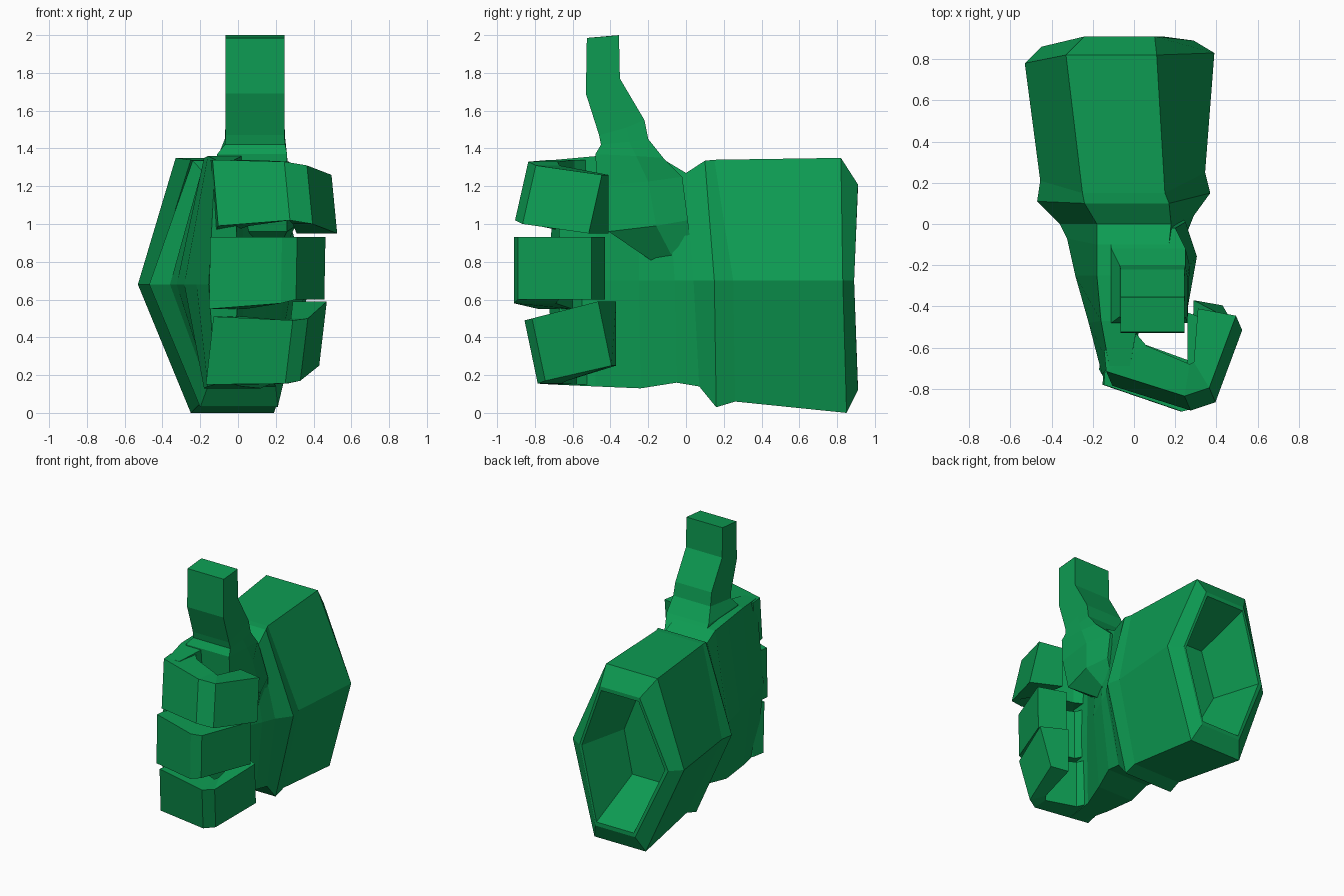
import bpy, bmesh

green = bpy.data.materials.new("green")
green.diffuse_color = (0.004, 0.33, 0.085, 1)


def loft(name, rings, cap_start=True, cap_end=True):
    """Skin a series of equal-sized point rings into a flat-shaded object."""
    bm = bmesh.new()
    vs = [[bm.verts.new(p) for p in ring] for ring in rings]
    n = len(rings[0])
    for a, b in zip(vs, vs[1:]):
        for i in range(n):
            j = (i + 1) % n
            bm.faces.new((a[i], a[j], b[j], b[i]))
    if cap_start:
        bm.faces.new(vs[0][::-1])
    if cap_end:
        bm.faces.new(vs[-1])
    bmesh.ops.recalc_face_normals(bm, faces=bm.faces)
    mesh = bpy.data.meshes.new(name)
    bm.to_mesh(mesh)
    bm.free()
    mesh.materials.append(green)
    obj = bpy.data.objects.new(name, mesh)
    bpy.context.collection.objects.link(obj)
    return obj


def hexagon(xl, x0, x1, xr, zt, zb, yl, yt, yr, yb, shear=0.03):
    """Six-sided section: left ridge, top edge, right ridge, bottom edge."""
    return [(xl, yl, 0.68), (x0 - shear, yt, zt), (x1 - shear, yt, zt),
            (xr, yr, 0.7), (x1 + shear, yb, zb), (x0 + shear, yb, zb)]


def slab(x0, x1, yf, yb, zf, zb, bulge=0.0, x2=None):
    """Thumb section: front and back edges with a middle ridge on the right."""
    x2 = x1 if x2 is None else x2
    return [(x0, yf, zf), (x1, yf, zf),
            ((x1 + x2) / 2 + bulge, yf + (yb - yf) * 0.6, (zf + zb) / 2),
            (x2, yb, zb), (x0, yb, zb)]


# Hollow cuff, from the recess floor over the rim to the wrist
wrist = hexagon(-0.36, -0.17, 0.19, 0.29, 1.27, 0.14, 0.0, 0.0, 0.04, 0.07, 0.01)
loft("cuff", [
    hexagon(-0.31, -0.17, 0.08, 0.18, 1.02, 0.37, 0.50, 0.50, 0.50, 0.50),
    hexagon(-0.42, -0.21, 0.11, 0.27, 1.18, 0.15, 0.86, 0.91, 0.89, 0.91, 0.02),
    hexagon(-0.45, -0.22, 0.12, 0.29, 1.21, 0.12, 0.86, 0.91, 0.89, 0.91, 0.02),
    hexagon(-0.53, -0.29, 0.15, 0.39, 1.35, 0.00, 0.78, 0.82, 0.83, 0.85, 0.04),
    hexagon(-0.455, -0.22, 0.18, 0.345, 1.34, 0.06, 0.21, 0.15, 0.25, 0.26),
    hexagon(-0.47, -0.22, 0.19, 0.37, 1.335, 0.03, 0.11, 0.10, 0.15, 0.16, 0.02),
    wrist], cap_end=False)

# Palm, thinning towards the knuckles
loft("palm", [
    wrist,
    hexagon(-0.325, -0.17, 0.18, 0.25, 1.33, 0.16, -0.07, -0.10, -0.06, -0.05, 0.01),
    hexagon(-0.285, -0.18, 0.12, 0.16, 1.35, 0.13, -0.25, -0.25, -0.25, -0.24, 0.0),
    hexagon(-0.22, -0.16, 0.02, 0.03, 1.36, 0.14, -0.48, -0.47, -0.48, -0.48, 0.0),
    hexagon(-0.155, -0.12, -0.02, 0.0, 1.34, 0.15, -0.73, -0.69, -0.66, -0.70, 0.0)])

# Thumb with its fleshy base, pointing up
loft("thumb", [
    slab(-0.05, 0.17, -0.16, 0.04, 0.79, 0.74, 0.0, 0.22),
    slab(-0.10, 0.26, -0.41, 0.01, 0.96, 1.02, 0.05, 0.25),
    slab(-0.12, 0.26, -0.47, -0.02, 1.20, 1.25, 0.04, 0.20),
    slab(-0.11, 0.26, -0.48, -0.12, 1.37, 1.35, 0.005, 0.25),
    slab(-0.07, 0.25, -0.45, -0.20, 1.42, 1.45),
    slab(-0.065, 0.245, -0.46, -0.22, 1.47, 1.55),
    slab(-0.065, 0.245, -0.53, -0.35, 1.69, 1.77),
    slab(-0.065, 0.245, -0.525, -0.355, 1.985, 2.00)])


def finger(name, sections, lean):
    """Curled finger; a section is outer x,y, inner x,y, bottom z, top z.
    lean shifts the top edge of the outer side."""
    lx, ly = lean
    rings = []
    for ox, oy, ix, iy, zb, zt in sections:
        rings.append([(ox - lx, oy - ly, zb), (ox + lx, oy + ly, zt),
                      (ix, iy, zt), (ix, iy, zb)])
    loft(name, rings)


# Three curled fingers, top to bottom
finger("upper_finger", [
    (-0.13, -0.65, 0.00, -0.52, 0.97, 1.34),
    (-0.12, -0.75, 0.06, -0.59, 0.99, 1.34),
    (0.26, -0.87, 0.27, -0.68, 1.02, 1.33),
    (0.38, -0.83, 0.29, -0.67, 1.00, 1.31),
    (0.51, -0.48, 0.31, -0.41, 0.95, 1.26)], (-0.015, 0.035))
finger("middle_finger", [
    (-0.14, -0.67, 0.00, -0.52, 0.55, 0.93),
    (-0.15, -0.78, 0.04, -0.60, 0.55, 0.93),
    (0.23, -0.91, 0.22, -0.69, 0.58, 0.93),
    (0.31, -0.89, 0.26, -0.67, 0.60, 0.93),
    (0.46, -0.50, 0.26, -0.43, 0.60, 0.93)], (0.003, 0.0))
finger("lower_finger", [
    (-0.13, -0.64, 0.00, -0.50, 0.15, 0.51),
    (-0.15, -0.74, 0.04, -0.58, 0.15, 0.51),
    (0.27, -0.82, 0.26, -0.66, 0.155, 0.49),
    (0.35, -0.78, 0.28, -0.63, 0.17, 0.50),
    (0.45, -0.43, 0.29, -0.37, 0.25, 0.59)], (0.02, -0.035))
